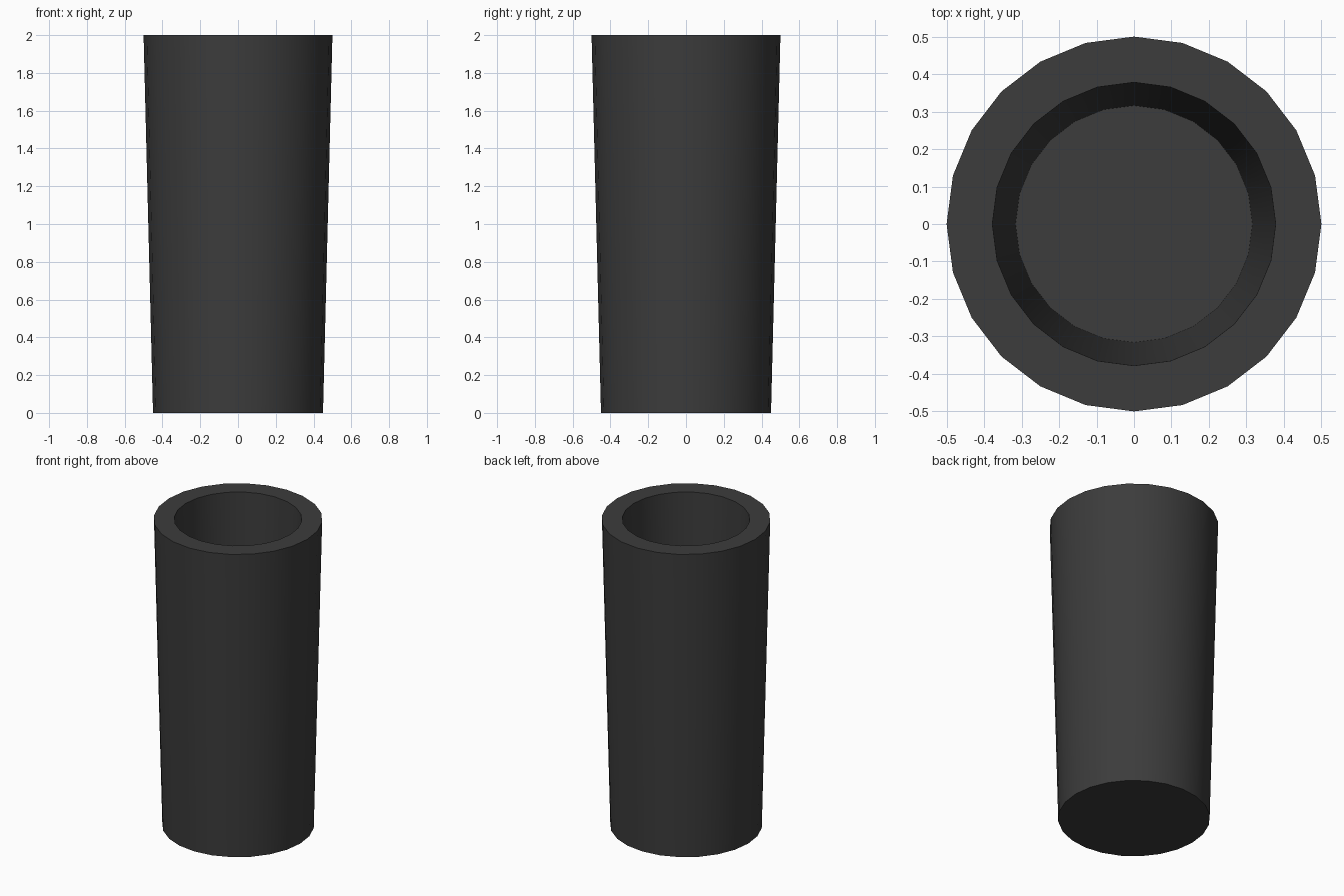
import bpy
import bmesh
from math import cos, sin, pi

if "Cube" in bpy.data.objects:
    bpy.data.objects.remove(bpy.data.objects["Cube"])

SIDES = 24
# radius, height: outer wall bottom to rim, then down the inner wall to the floor
PROFILE = [(0.45, 0.0), (0.5, 2.0), (0.378, 2.0), (0.316, 0.12)]

# Tapered hollow cup
bm = bmesh.new()
rings = [[bm.verts.new((r * cos(2 * pi * i / SIDES), r * sin(2 * pi * i / SIDES), z))
          for i in range(SIDES)] for r, z in PROFILE]
for low, high in zip(rings, rings[1:]):
    for i in range(SIDES):
        j = (i + 1) % SIDES
        bm.faces.new((low[i], low[j], high[j], high[i]))

# Underside and inner floor
bm.faces.new(rings[0][::-1])
bm.faces.new(rings[-1])
bmesh.ops.recalc_face_normals(bm, faces=bm.faces)

mesh = bpy.data.meshes.new("cup")
bm.to_mesh(mesh)
bm.free()
cup = bpy.data.objects.new("cup", mesh)
bpy.context.collection.objects.link(cup)

# Dark grey finish
dark = bpy.data.materials.new("dark_grey")
dark.diffuse_color = (0.045, 0.045, 0.045, 1)
dark.use_nodes = True
dark.node_tree.nodes["Principled BSDF"].inputs["Base Color"].default_value = dark.diffuse_color
mesh.materials.append(dark)

# Smooth walls with sharp rims
bpy.context.view_layer.objects.active = cup
cup.select_set(True)
bpy.ops.object.shade_smooth_by_angle(angle=pi / 6)
